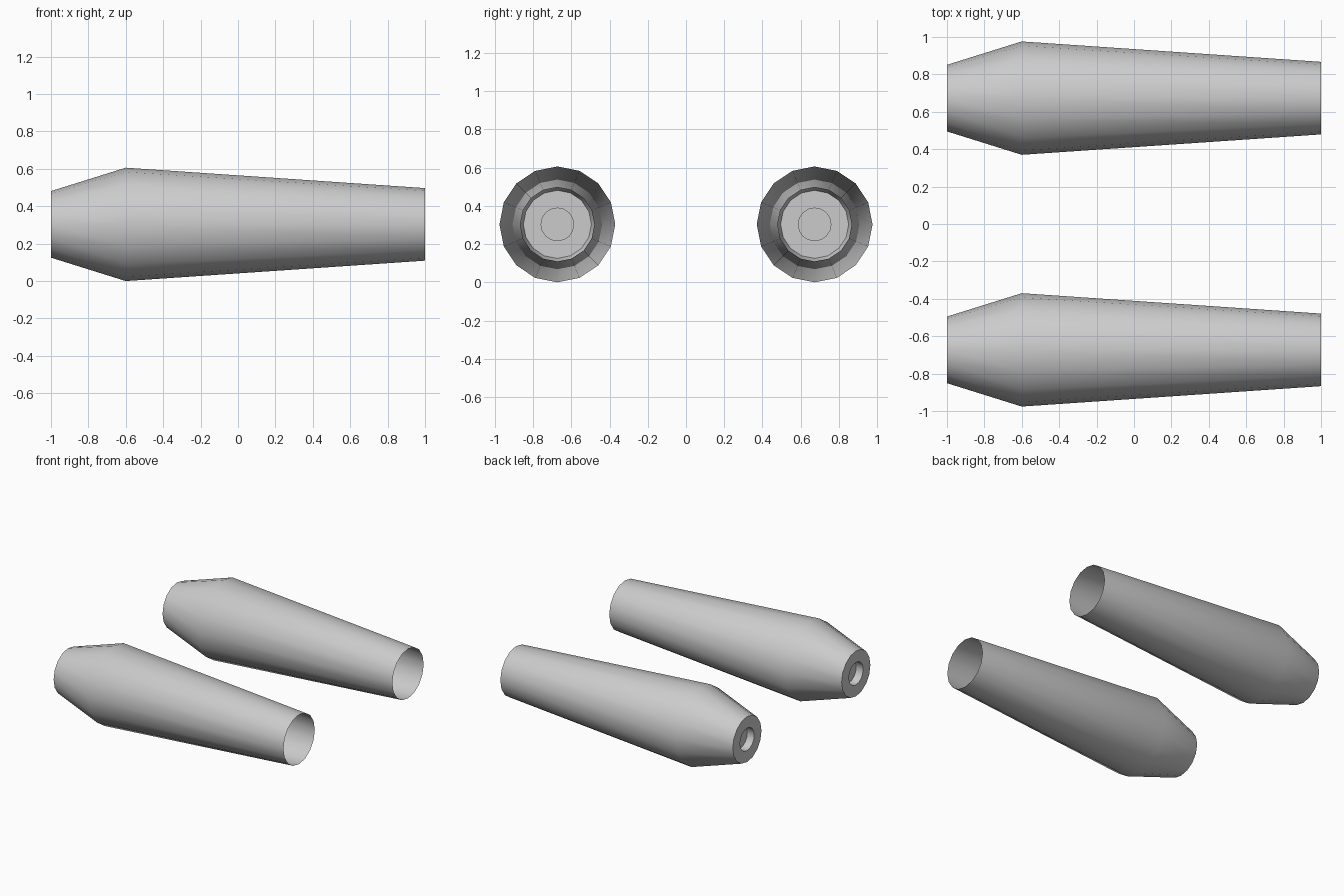
import bpy, bmesh
from math import cos, sin, radians, tau

if "Cube" in bpy.data.objects:
    bpy.data.objects.remove(bpy.data.objects["Cube"])

SIDES = 16
CY, CZ = 0.673, 0.303

# (x, radius) from the open rear, over the nose, into the recessed front hole
PROFILE = [(1.0, 0.194), (-0.6, 0.303), (-1.0, 0.178), (-1.0, 0.088), (-0.94, 0.088)]


def lathe_x(name, profile, cy, cz):
    """Revolve a profile around an x-parallel axis; the last ring is capped."""
    bm = bmesh.new()
    rings = [[bm.verts.new((x, cy + r * cos(tau * i / SIDES), cz + r * sin(tau * i / SIDES)))
              for i in range(SIDES)] for x, r in profile]
    for a, b in zip(rings, rings[1:]):
        for i in range(SIDES):
            j = (i + 1) % SIDES
            bm.faces.new((a[j], a[i], b[i], b[j]))
    bm.faces.new(rings[-1][::-1])
    # make the outer wall face outwards
    bm.normal_update()
    f = bm.faces[:][0]
    c = f.calc_center_median()
    if f.normal.y * (c.y - cy) + f.normal.z * (c.z - cz) < 0:
        bmesh.ops.reverse_faces(bm, faces=bm.faces[:])
    mesh = bpy.data.meshes.new(name)
    bm.to_mesh(mesh)
    bm.free()
    obj = bpy.data.objects.new(name, mesh)
    bpy.context.collection.objects.link(obj)
    bpy.ops.object.select_all(action='DESELECT')
    obj.select_set(True)
    bpy.context.view_layer.objects.active = obj
    bpy.ops.object.shade_smooth_by_angle(angle=radians(30))
    return obj


# Two identical hollow pods, one on each side
for side, label in ((-1, "front_pod_shell"), (1, "back_pod_shell")):
    lathe_x(label, PROFILE, side * CY, CZ)
